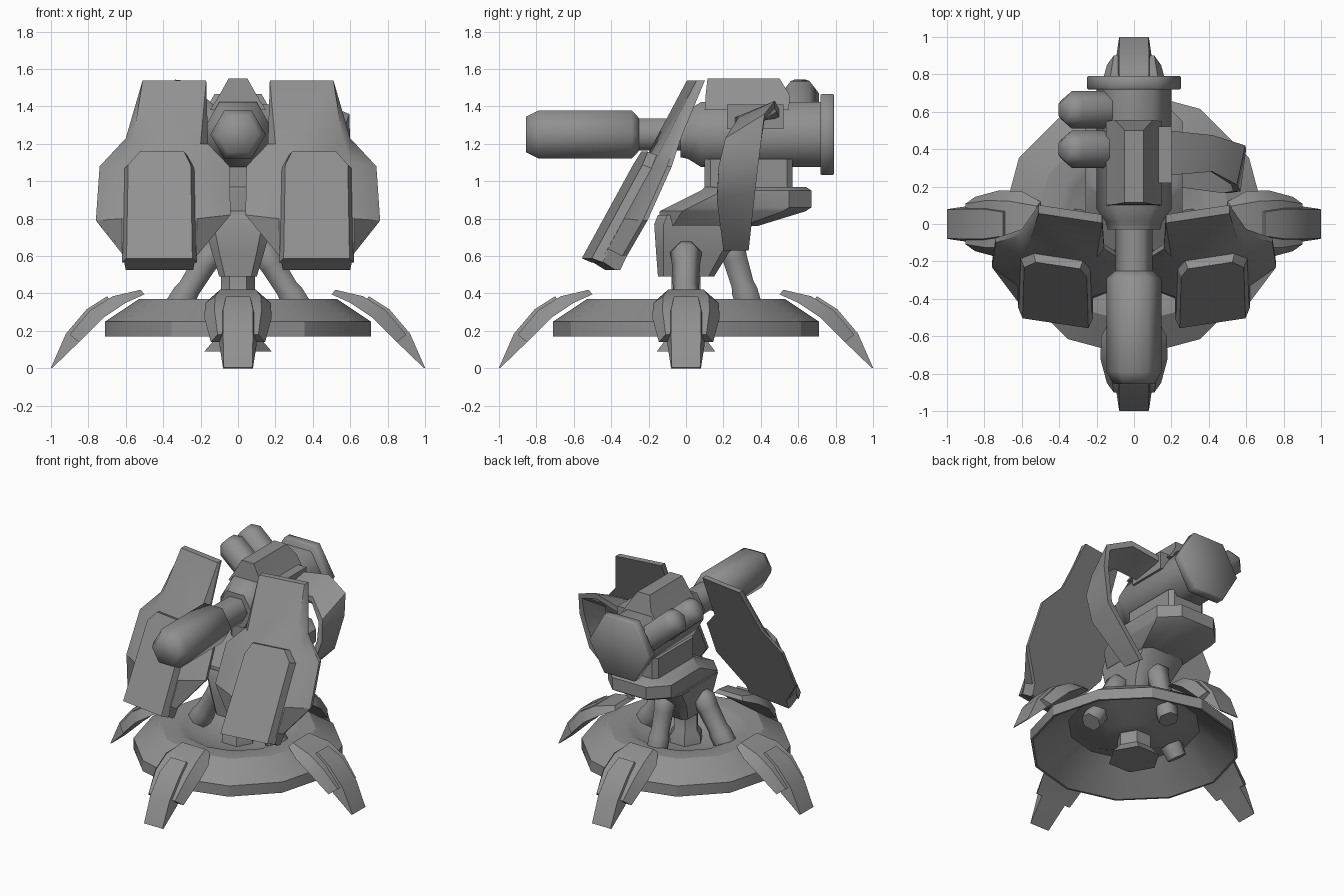
import bpy, bmesh, math
from mathutils import Vector, Matrix

if "Cube" in bpy.data.objects:
    bpy.data.objects.remove(bpy.data.objects["Cube"])

grey = bpy.data.materials.new("gunmetal_grey")
grey.diffuse_color = (0.28, 0.28, 0.28, 1)
grey.use_nodes = True
grey.node_tree.nodes["Principled BSDF"].inputs["Base Color"].default_value = grey.diffuse_color


def loft(name, rings, angle=35, matrix=None):
    """Skin a list of equal-length rings of points and cap both ends."""
    bm = bmesh.new()
    rows = [[bm.verts.new(p) for p in ring] for ring in rings]
    n = len(rows[0])
    for a, b in zip(rows, rows[1:]):
        for i in range(n):
            j = (i + 1) % n
            bm.faces.new((a[i], a[j], b[j], b[i]))
    bm.faces.new(rows[0][::-1])
    bm.faces.new(rows[-1])
    bmesh.ops.remove_doubles(bm, verts=bm.verts, dist=0.0005)
    if matrix:
        bm.transform(matrix)
    bmesh.ops.recalc_face_normals(bm, faces=bm.faces)
    me = bpy.data.meshes.new(name)
    bm.to_mesh(me)
    bm.free()
    ob = bpy.data.objects.new(name, me)
    bpy.context.collection.objects.link(ob)
    me.materials.append(grey)
    bpy.ops.object.select_all(action='DESELECT')
    ob.select_set(True)
    bpy.context.view_layer.objects.active = ob
    bpy.ops.object.shade_smooth_by_angle(angle=math.radians(angle))
    return ob


def turned(name, profile, start, direction, sides=6, angle=35):
    """Turn (radius, distance) pairs around an axis."""
    d = Vector(direction).normalized()
    up = Vector((0, 0, 1)) if abs(d.z) < 0.9 else Vector((0, 1, 0))
    u = d.cross(up).normalized()
    v = u.cross(d)
    s = Vector(start)
    rings = [[s + d * t + r * (u * math.cos(2 * math.pi * i / sides)
                               + v * math.sin(2 * math.pi * i / sides))
              for i in range(sides)] for r, t in profile]
    return loft(name, rings, angle)


def octagon(z, y0, y1, w, c):
    """Rectangle with cut corners at height z."""
    return [(-w, y0 + c, z), (-w + c, y0, z), (w - c, y0, z), (w, y0 + c, z),
            (w, y1 - c, z), (w - c, y1, z), (-w + c, y1, z), (-w, y1 - c, z)]


# Base dish, hollow underneath with a sunken middle
turned("base_dish", [(0.02, .27), (.2, .27), (.38, .36), (.42, .37), (.53, .37), (.71, .25),
                     (.71, .17), (.695, .17), (.45, .35), (.38, .34), (.2, .25), (0.02, .25)],
       (0, 0, 0), (0, 0, 1), 12, 30)

# Central hub with a flared foot
turned("hub", [(.18, .09), (.12, .16), (.12, .32), (.09, .36), (.09, .52)],
       (0, 0, 0), (0, 0, 1), 6)

# Struts from dish to lower body, with a thicker foot
for name, a, b in (("strut_right", (.38, 0, .24), (.14, 0, .62)),
                   ("strut_left", (-.38, 0, .24), (-.14, 0, .62)),
                   ("strut_back", (0, .365, .24), (0, .24, .66))):
    d = Vector(b) - Vector(a)
    turned(name, [(.07, 0), (.08, .10), (.08, .18), (.07, .22), (.075, d.length - .08),
                  (.085, d.length), (.045, d.length + .05)], a, d, 6, 65)


# Four claws: a broad guard and a narrow pointed tip
def claw_ring(ro, zo, ri, zi, w, flat):
    return [(ri, -w, zi), (ro, -w * flat, zo), (ro, w * flat, zo), (ri, w, zi)]


guard = [(.52, .42, .50, .395, .12, .8), (.67, .385, .60, .35, .175, .7),
         (.79, .31, .72, .27, .18, .7), (.90, .18, .85, .14, .145, .75)]
tip = [(.70, .385, .66, .33, .08, .8), (.81, .315, .74, .26, .10, .8),
       (.92, .185, .86, .13, .10, .8), (1.0, .003, .995, 0, .08, .95)]
for i, side in enumerate(("right", "back", "left", "front")):
    m = Matrix.Rotation(i * math.pi / 2, 4, 'Z')
    loft("claw_guard_" + side, [claw_ring(*s) for s in guard], 40, m)
    loft("claw_tip_" + side, [claw_ring(*s) for s in tip], 60, m)

# Lower body, turret deck and neck
loft("lower_body", [octagon(.49, -.15, .15, .10, .03), octagon(.62, -.16, .23, .14, .04),
                    octagon(.77, -.17, .36, .18, .05), octagon(.82, -.15, .42, .18, .05)])
loft("turret_deck", [octagon(.76, -.15, .38, .18, .08), octagon(.84, -.14, .64, .25, .12),
                     octagon(.86, -.10, .67, .26, .12), octagon(.95, .08, .67, .26, .12),
                     octagon(.97, .10, .64, .23, .11)])
loft("turret_neck", [octagon(.96, .10, .57, .15, .03), octagon(1.12, .10, .57, .15, .03)])

# Gun: muzzle, barrel, housing and rear flange on one axis
FWD, AXIS = (0, -1, 0), (0, 0, 1.25)
turned("muzzle", [(.10, .25), (.148, .29), (.148, .79), (.11, .855)], AXIS, FWD, 6, 65)
turned("barrel", [(.10, -.05), (.10, .26)], AXIS, FWD, 6, 65)
turned("gun_housing", [(.20, -.74), (.20, -.08), (.15, -.01), (.14, .03)], AXIS, FWD, 6, 65)
turned("rear_flange", [(.245, -.79), (.25, -.785), (.25, -.725), (.245, -.72)], AXIS, FWD, 6, 65)
loft("housing_roof", [[(-.15, y0, 1.38), (.15, y0, 1.38), (.10, y0 + .005, 1.46), (.05, y1, 1.55),
                       (-.05, y1, 1.55), (-.10, y0 + .005, 1.46)]
                      for y0, y1 in ((.10, .115), (.55, .50))])

# Twin canisters angled up and out from the left side
for i, y in enumerate((.40, .61)):
    turned("canister_%d" % (i + 1), [(.10, 0), (.10, .35), (.06, .40)],
           (-.07, y, 1.24), (-.75, 0, .66), 6, 65)

# Side arm guard curving out, down and back in; (x, y, z) along each edge
loft("arm_mount", [[(x, .22, 1.28), (x, .52, 1.28), (x, .52, 1.41), (x, .22, 1.41)]
                   for x in (.12, .20)])
front_edge = [(.18, .26, 1.34), (.42, .28, 1.34), (.55, .21, 1.23), (.57, .175, 1.08),
              (.51, .165, .90), (.25, .20, .63)]
back_edge = [(.18, .50, 1.38), (.42, .475, 1.43), (.595, .42, 1.36), (.60, .40, 1.20),
             (.54, .37, .95), (.23, .335, .63)]
inward = [(0, 0, -.04), (-.01, 0, -.04), (-.03, 0, -.03), (-.04, 0, 0),
          (-.035, 0, .02), (-.03, 0, .02)]
loft("arm_guard", [[Vector(f), Vector(b), Vector(b) + Vector(n), Vector(f) + Vector(n)]
                   for f, b, n in zip(front_edge, back_edge, inward)], 30)

# Paired front shields: back outline, narrower front face, raised panel
back = [(.17, 1.54), (.51, 1.54), (.60, 1.23), (.74, 1.08), (.76, .79),
        (.61, .60), (.60, .525), (.24, .525), (.23, .59), (.04, .82), (.045, 1.08), (.16, 1.20)]
front = [(.17, 1.54), (.51, 1.54), (.56, 1.23), (.60, 1.10), (.62, .80),
         (.62, .64), (.61, .575), (.23, .575), (.22, .64), (.22, .80), (.23, 1.08), (.20, 1.20)]
panel = [(.27, 1.14), (.54, 1.14), (.61, 1.07), (.62, .57), (.22, .57), (.23, 1.07)]


def shield_point(s, x, z, top, slope, lift=0):
    """Point on a leaning plane, swept back towards its outer side."""
    y = top - (1.54 - z) * slope + .15 * (x - .4)
    return (s * x, y - lift, z + lift * .4)


for side, s in (("right", 1), ("left", -1)):
    loft("shield_" + side, [[shield_point(s, x, z, .085, .46) for x, z in back],
                            [shield_point(s, x, z, .06, .46) for x, z in back],
                            [shield_point(s, x, z, .04, .545) for x, z in front]], 30)
    loft("shield_panel_" + side,
         [[shield_point(s, .42 + (x - .42) * k, z, .04, .545, lift) for x, z in panel]
          for k, lift in ((1.0, -.01), (.88, .045))], 20)
